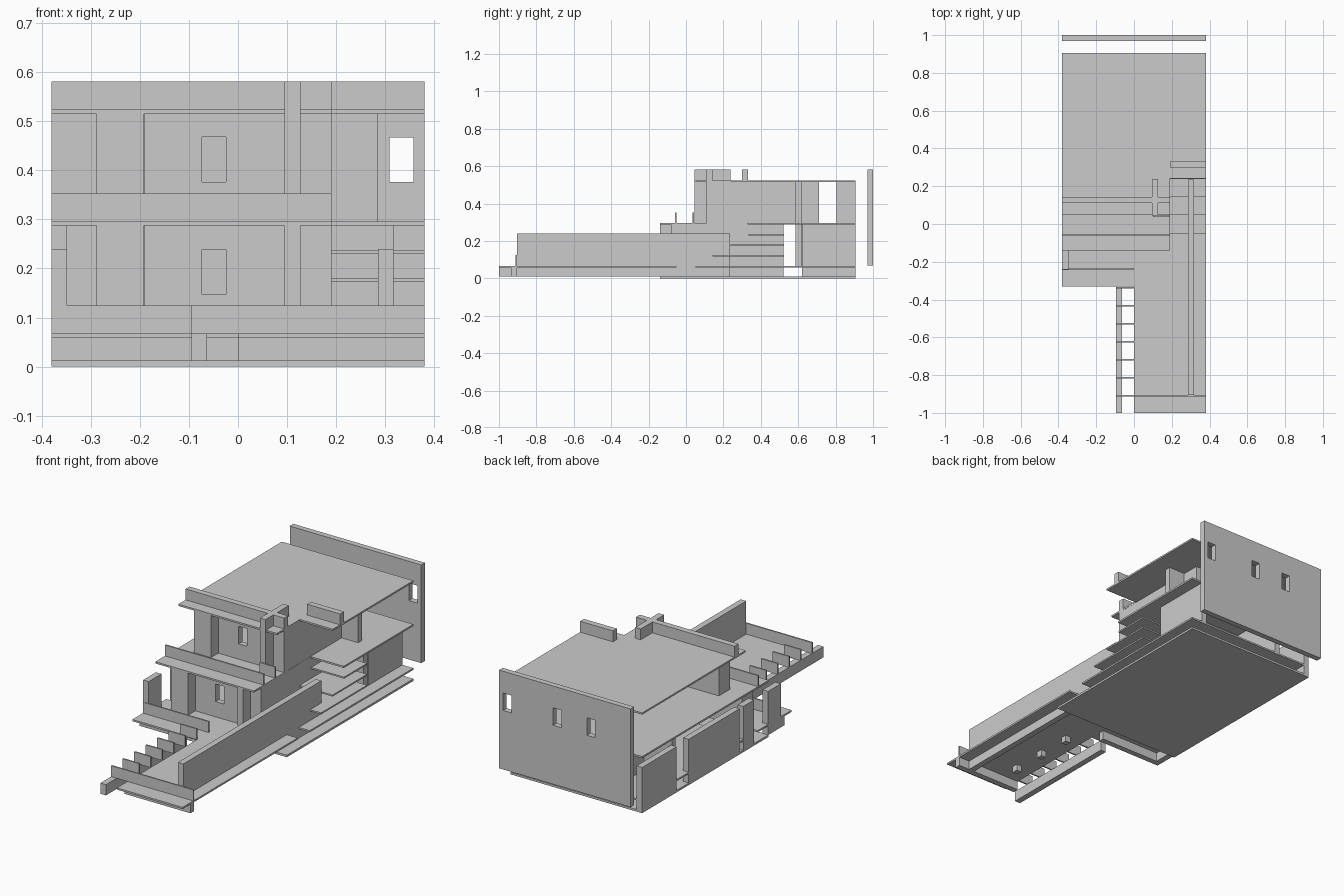
import bpy

if "Cube" in bpy.data.objects:
    bpy.data.objects.remove(bpy.data.objects["Cube"])


def box(name, x0, x1, y0, y1, z0, z1):
    xs, ys, zs = (x0, x1), (y0, y1), (z0, z1)
    verts = [(x, y, z) for z in zs for y in ys for x in xs]
    faces = [(0, 2, 3, 1), (4, 5, 7, 6), (0, 1, 5, 4),
             (2, 6, 7, 3), (0, 4, 6, 2), (1, 3, 7, 5)]
    me = bpy.data.meshes.new(name)
    me.from_pydata(verts, [], faces)
    ob = bpy.data.objects.new(name, me)
    bpy.context.collection.objects.link(ob)
    return ob


def slab(name, outline, z0, z1):
    """Extrude a plan outline (counter-clockwise) between two heights."""
    n = len(outline)
    verts = [(x, y, z) for z in (z0, z1) for x, y in outline]
    faces = [tuple(range(n))[::-1], tuple(range(n, 2 * n))]
    faces += [(i, (i + 1) % n, (i + 1) % n + n, i + n) for i in range(n)]
    me = bpy.data.meshes.new(name)
    me.from_pydata(verts, [], faces)
    ob = bpy.data.objects.new(name, me)
    bpy.context.collection.objects.link(ob)
    return ob


def wall_with_windows(name, x0, x1, y0, y1, z0, z1, windows, wz0, wz1):
    wall = box(name, x0, x1, y0, y1, z0, z1)
    for a, b in windows:
        cut = box(name + "_cutter", a, b, y0 - .05, y1 + .05, wz0, wz1)
        cut.hide_render = True
        cut.hide_viewport = True
        m = wall.modifiers.new("window", 'BOOLEAN')
        m.operation = 'DIFFERENCE'
        m.solver = 'EXACT'
        m.object = cut
    return wall


W = .38      # half width of the house
T = .032     # wall thickness

# Floor slabs
box("ground_slab", -W, W, -.14, .905, 0, .011)
slab("terrace_slab", [(0, -1), (W, -1), (W, -.05), (-W, -.05), (-W, -.33), (0, -.33)], .058, .067)
box("lower_floor_slab", -W, W, .05, .905, .058, .067)
slab("upper_floor_slab", [(-W, -.14), (.19, -.14), (.19, .33), (W, .33), (W, .905), (-W, .905)], .287, .296)
slab("roof_slab", [(-W, .05), (.19, .05), (.19, .24), (W, .24), (W, .905), (-W, .905)], .515, .524)

# Terrace parapets and supports
box("front_parapet", -.095, W, -.912, -.904, .067, .124)
box("left_terrace_parapet", -W, 0, -.243, -.235, .067, .124)
box("front_foundation", 0, W, -.935, -.904, .011, .058)
box("left_foundation", -W, 0, -.27, -.24, .011, .058)
box("stair_beam", -.095, -.063, -1, -.333, .011, .067)
for i in range(1, 7):
    y = -.908 + i * .095
    box("stair_fin", -.095, 0, y - .004, y + .004, .067, .124)
for y in (-.79, -.6, -.41):
    box("terrace_stub_post", .085, .115, y - .016, y + .016, .025, .058)

# Long garden wall and side walls
box("long_garden_wall", .285, .317, -.904, .235, .011, .24)
for y0, y1 in ((.62, .905), (.1, .52), (-.02, .07), (-.24, -.135)):
    box("left_side_wall", -W, -W + T, y0, y1, .011, .239)
box("right_side_wall", .285, .317, .62, .905, .067, .287)

# Stepped shelves on the right side
for i in range(3):
    z = .116 + i * .057
    box("stair_shelf", .19, W, .143 + i * .095, .523, z, z + .008)

# Front walls, piers and fins on both storeys
for name, dy, z0, z1 in (("lower", 0, .067, .287), ("upper", .19, .296, .515)):
    wall_with_windows(name + "_front_wall", -.19, .19, -.08 + dy, -.05 + dy, z0, z1,
                      [(-.073, -.024)], z0 + .08, z0 + .172)
    box(name + "_front_pier", -.288, -.191, -.14 + dy, -.05 + dy, z0, z1)
box("lower_cross_fin", .095, .127, -.14, .045, .067, .287)
box("upper_cross_fin", .095, .127, .045, .238, .296, .581)

# Interior walls
box("lower_inner_wall", .16, .189, -.05, .52, .067, .287)
box("upper_inner_wall", .16, .189, .14, .71, .296, .515)
box("lower_cross_wall", -.35, .317, .585, .617, .067, .287)
box("upper_cross_wall", .19, .285, .585, .617, .296, .515)
box("lower_back_inner_wall", -.19, -.16, .617, .905, .067, .287)
box("upper_back_inner_wall", -.19, -.16, .805, .905, .296, .515)

# Upper parapets
box("balcony_parapet", -W, .19, -.06, -.052, .296, .353)
box("balcony_return_parapet", .1, .19, .036, .044, .296, .353)
box("roof_front_parapet", -W, .19, .11, .142, .524, .581)
box("roof_side_parapet", .19, W, .30, .332, .524, .581)

# Free-standing back wall
wall_with_windows("back_wall", -W, W, .97, 1, .068, .581,
                  [(.309, .357), (.02, .068), (-.175, -.127)], .376, .467)
